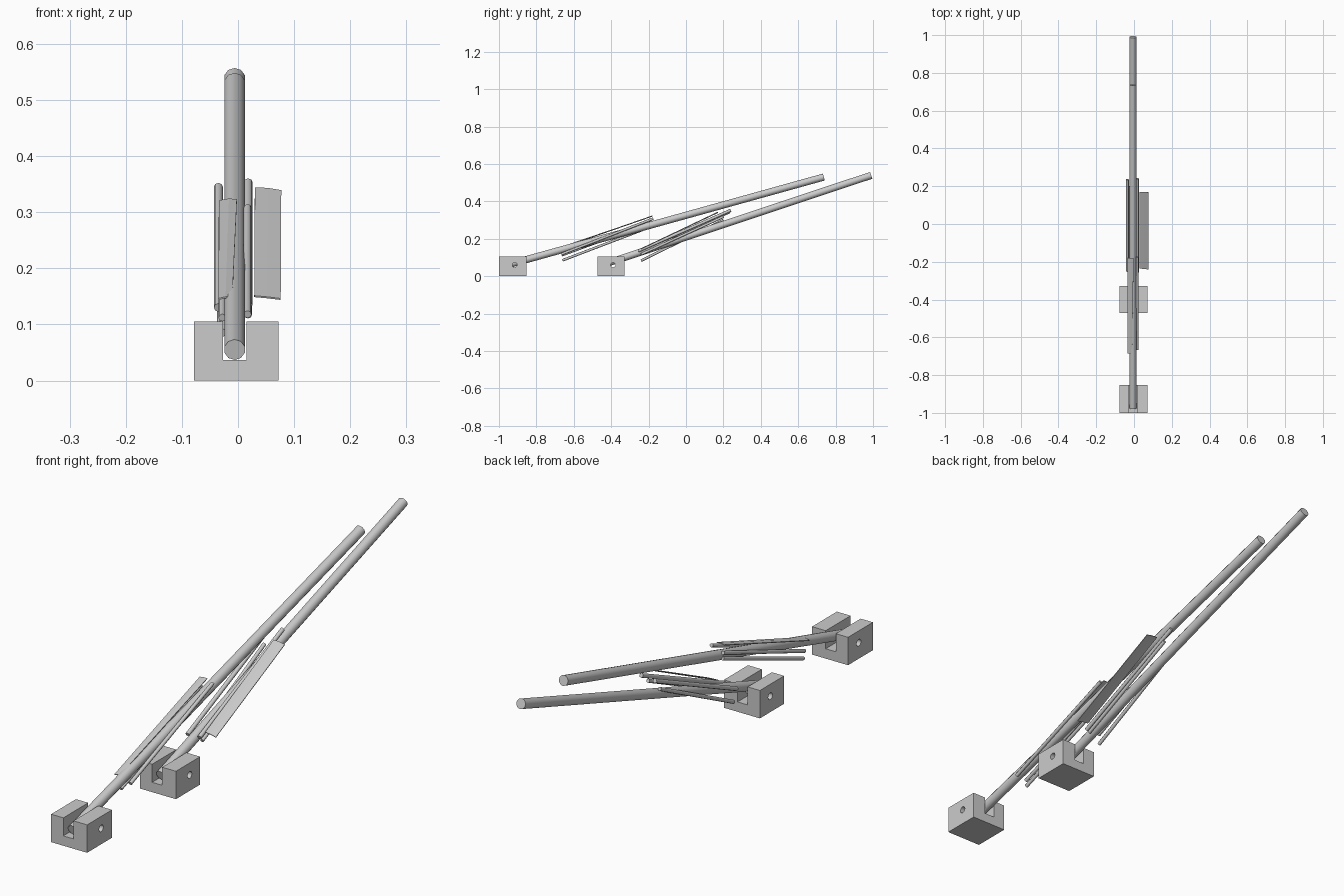
import bpy, bmesh, math
from mathutils import Vector

if "Cube" in bpy.data.objects:
    bpy.data.objects.remove(bpy.data.objects["Cube"])

grey = bpy.data.materials.new("plain grey")
grey.diffuse_color = (0.6, 0.6, 0.6, 1)
grey.use_nodes = True
grey.node_tree.nodes["Principled BSDF"].inputs["Base Color"].default_value = grey.diffuse_color


def finish(name, bm):
    bmesh.ops.recalc_face_normals(bm, faces=bm.faces)
    mesh = bpy.data.meshes.new(name)
    bm.to_mesh(mesh)
    bm.free()
    obj = bpy.data.objects.new(name, mesh)
    bpy.context.collection.objects.link(obj)
    mesh.materials.append(grey)
    return obj


def rod(name, start, end, radius, sides):
    """Round bar between two points, smooth along its length."""
    a, b = Vector(start), Vector(end)
    bm = bmesh.new()
    bmesh.ops.create_cone(bm, cap_ends=True, segments=sides, radius1=radius,
                          radius2=radius, depth=(b - a).length)
    obj = finish(name, bm)
    for face in obj.data.polygons:
        face.use_smooth = len(face.vertices) == 4
    obj.location = (a + b) / 2
    obj.rotation_euler = (b - a).to_track_quat('Z', 'Y').to_euler()
    return obj


def block(name, y0, y1):
    """U-shaped base with a pin hole through both cheeks."""
    profile = [(-.078, 0), (.072, 0), (.072, .105), (.015, .105),
               (.015, .037), (-.027, .037), (-.027, .105), (-.078, .105)]
    bm = bmesh.new()
    face = bm.faces.new([bm.verts.new((x, y0, z)) for x, z in profile])
    ext = bmesh.ops.extrude_face_region(bm, geom=[face])["geom"]
    bmesh.ops.translate(bm, vec=(0, y1 - y0, 0),
                        verts=[g for g in ext if isinstance(g, bmesh.types.BMVert)])
    obj = finish(name, bm)
    yc = (y0 + y1) / 2 + .01
    cutter = rod(name + "_hole_cutter", (-.2, yc, .06), (.2, yc, .06), .013, 12)
    cutter.hide_render = True
    cutter.hide_set(True)
    mod = obj.modifiers.new("pin hole", 'BOOLEAN')
    mod.object = cutter
    mod.operation = 'DIFFERENCE'
    mod.solver = 'EXACT'


def plate(name, low, high, thickness=.003):
    """Thin sloping strip spanned between a low and a high edge."""
    bm = bmesh.new()
    lows = [bm.verts.new(p) for p in low]
    highs = [bm.verts.new(p) for p in high]
    for i in range(len(low) - 1):
        bm.faces.new((lows[i], lows[i + 1], highs[i + 1], highs[i]))
    obj = finish(name, bm)
    mod = obj.modifiers.new("thickness", 'SOLIDIFY')
    mod.thickness = thickness
    mod.offset = 0


# Bases
block("front_base", -1.0, -.852)
block("rear_base", -.472, -.328)

# Long poles
rod("front_pole", (-.006, -.975, .055), (-.006, .737, .53), .019, 10)
rod("rear_pole", (-.006, -.45, .06), (-.006, .99, .539), .019, 10)

# Thin rods beside the front pole
rod("front_upper_left_rod", (-.028, -.665, .112), (-.028, -.18, .29), .007, 8)
rod("front_lower_left_rod", (-.026, -.66, .085), (-.026, -.18, .268), .007, 8)
rod("front_right_rod", (.017, -.665, .118), (.017, -.175, .308), .007, 8)

# Thin rods beside the rear pole
rod("rear_upper_left_rod", (-.035, -.25, .13), (-.035, .235, .345), .008, 8)
rod("rear_lower_left_rod", (-.03, -.24, .083), (-.03, .2, .30), .007, 8)
rod("rear_upper_right_rod", (.018, -.255, .135), (.018, .24, .353), .008, 8)
rod("rear_lower_right_rod", (.018, -.24, .117), (.018, .2, .318), .007, 8)

# Thin strips
plate("front_strip",
      [(-.035, -.685, .145), (-.022, -.685, .148), (-.010, -.685, .15)],
      [(-.033, -.18, .32), (-.016, -.18, .323), (-.002, -.18, .322)])
plate("rear_strip",
      [(.029, -.235, .150), (.051, -.237, .148), (.076, -.24, .145)],
      [(.030, .17, .343), (.053, .17, .342), (.077, .168, .338)])
